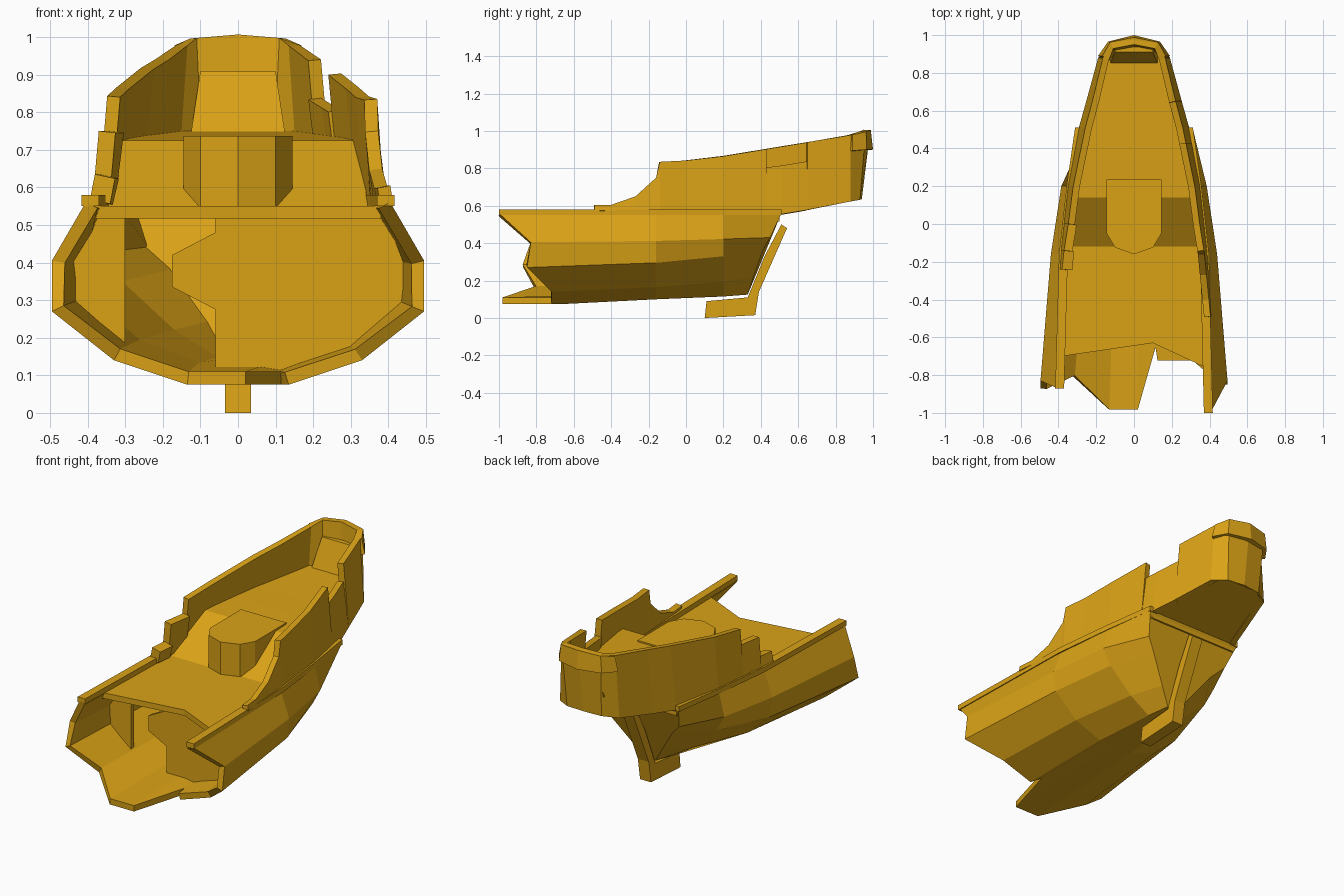
import bpy, bmesh

if "Cube" in bpy.data.objects:
    bpy.data.objects.remove(bpy.data.objects["Cube"])

wood = bpy.data.materials.new("golden_wood")
wood.diffuse_color = (0.70, 0.36, 0.008, 1)
wood.use_nodes = True
wood.node_tree.nodes["Principled BSDF"].inputs["Base Color"].default_value = wood.diffuse_color


def make(name, verts, faces, thick=0):
    me = bpy.data.meshes.new(name)
    me.from_pydata(verts, [], faces)
    me.materials.append(wood)
    ob = bpy.data.objects.new(name, me)
    bpy.context.collection.objects.link(ob)
    if thick:
        mod = ob.modifiers.new("thickness", 'SOLIDIFY')
        mod.thickness = thick
        mod.offset = -1
    else:
        bm = bmesh.new()
        bm.from_mesh(me)
        bmesh.ops.recalc_face_normals(bm, faces=bm.faces)
        bm.to_mesh(me)
        bm.free()
    return ob


def loft(name, rings):
    """Closed solid through rings of equal point count, capped at both ends."""
    n = len(rings[0])
    verts = [p for r in rings for p in r]
    faces = [tuple(range(n)), tuple(range(len(verts) - n, len(verts)))]
    for k in range(len(rings) - 1):
        for i in range(n):
            j = (i + 1) % n
            faces.append((k*n + i, k*n + j, k*n + n + j, k*n + n + i))
    return make(name, verts, faces)


def prism(name, pts, axis, a, b):
    def put(p, h):
        q = list(p)
        q.insert(axis, h)
        return tuple(q)
    return loft(name, [[put(p, a) for p in pts], [put(p, b) for p in pts]])


def wall(name, pairs, thick=0.035):
    """Thick strip from (bottom, top) point pairs, ordered right side to left side."""
    verts = [p for pair in pairs for p in pair]
    faces = [(2*i, 2*i + 2, 2*i + 3, 2*i + 1) for i in range(len(pairs) - 1)]
    return make(name, verts, faces, thick)


# Lower hull: half sections of five chine points (x, y, z), bow break to transom
sections = [
    [(.135, -.85, .075), (.33, -.85, .14), (.495, -.85, .27), (.495, -.83, .405), (.405, -.85, .56)],
    [(.11, -.16, .10), (.28, -.16, .165), (.425, -.16, .295), (.44, -.16, .412), (.385, -.16, .56)],
    [(.065, .2, .115), (.19, .2, .195), (.335, .2, .33), (.385, .2, .422), (.35, .2, .56)],
    [(.035, .33, .125), (.10, .36, .22), (.20, .41, .36), (.27, .45, .43), (.31, .51, .56)],
]
# Broken front edge: where each plank line starts, left rail to right rail
starts = [-.87, -.83, -.87, -.80, -.98, -.98, -.65, -.72, -.72, -.85, -.83, -1.0]


def full_section(half):
    x, y, z = half[0]
    left = [(-px, py, pz) for px, py, pz in reversed(half)]
    return left + [(x*.15, y, z), (x*.85, y, z)] + list(half)


rows = [full_section(s) for s in sections]
rows[0] = [(p[0], y, p[2]) for p, y in zip(rows[0], starts)]
n = len(starts)
make("lower_hull", [p for r in rows for p in r],
     [(k*n + i, k*n + n + i, k*n + n + i + 1, k*n + i + 1)
      for k in range(3) for i in range(n - 1)], 0.035)

# Lower transom closing the hull
aft = rows[-1]
loft("lower_transom", [[(x, y - .03, z) for x, y, z in aft], aft])

# Gunwale rails
for side, front, name in ((1, -1.0, "right_rail"), (-1, -.87, "left_rail")):
    line = [(.395, front), (.375, -.16), (.335, .2), (.29, .51)]
    loft(name, [[(side*(x + d), y, z) for d, z in
                 ((-.025, .55), (.022, .55), (.022, .58), (-.025, .58))] for x, y in line])

# Main deck with a broken front edge
prism("main_deck", [(-.38, -.70), (.10, -.63), (.38, -.76), (.37, -.16), (.33, .2),
                    (.29, .5), (-.29, .5), (-.33, .2), (-.37, -.16)], 2, .517, .55)

# Bulkhead under the deck with a jagged hole
prism("bulkhead_right", [(-.06, .10), (.12, .10), (.30, .17), (.45, .295), (.455, .405),
                         (.38, .53), (-.06, .53), (-.06, .48), (-.175, .42),
                         (-.175, .335), (-.06, .275)], 1, -.57, -.54)
prism("bulkhead_left", [(-.30, .17), (-.30, .53), (-.38, .53), (-.455, .405), (-.45, .295)],
      1, -.55, -.52)

# Raised stern deck with a front ramp and sloping underside
deck_rows = [(-.12, .345, .549, .53), (.14, .325, .725, .55), (.34, .295, .733, .55),
             (.51, .255, .738, .555), (.89, .155, .75, .625), (.93, .09, .75, .633)]
loft("stern_deck", [[(-w, y, b), (w, y, b), (w, y, t), (-w, y, t)] for y, w, t, b in deck_rows])

# Cabin block on the ramp
prism("cabin_block", [(-.145, .235), (-.145, -.05), (-.10, -.125), (0, -.16),
                      (.10, -.125), (.145, -.05), (.145, .235)], 2, .545, .737)

# Slanted stern seat
loft("stern_seat", [[(-.125, .85, .745), (.125, .85, .745), (.125, .93, .745), (-.125, .93, .745)],
                    [(-.10, .91, .91), (.10, .91, .91), (.10, .95, .91), (-.10, .95, .91)]])

# Upper side walls: plan table of (y, bottom x, bottom z, top x)
plan = [(-.49, .41, .575, .405), (-.15, .388, .565, .372), (.0, .372, .56, .348),
        (.2, .35, .56, .322), (.51, .292, .555, .258), (.66, .25, .58, .218),
        (.88, .19, .623, .165)]


def at(y, top, side):
    for a, b in zip(plan, plan[1:]):
        if y <= b[0]:
            break
    f = (y - a[0]) / (b[0] - a[0])
    xb, zb, xt = (a[i] + f*(b[i] - a[i]) for i in (1, 2, 3))
    return (side*xb, y, zb), (side*xt, y, top)


wall("right_wall_front", [at(y, t, 1) for y, t in (
    (-.49, .605), (-.40, .605), (-.27, .65), (-.16, .75), (-.14, .835),
    (0, .842), (.2, .865), (.43, .903))])
wall("right_wall_notch", [at(y, t, 1) for y, t in ((.43, .805), (.51, .815), (.65, .838))])

# Wall around the stern
corner = [((.11, .93, .632), (.125, .96, .995)), ((0, .94, .635), (0, .985, 1.003)),
          ((-.11, .93, .632), (-.125, .96, .995))]
wall("stern_wall", [at(.65, .94, 1), at(.88, .978, 1)] + corner +
     [at(y, t, -1) for y, t in ((.88, .978), (.66, .942), (.51, .918),
                               (.2, .867), (0, .843))])
wall("left_wall_step", [at(y, .75, -1) for y in (0, -.14)], .045)
wall("left_wall_low_step", [at(y, .635, -1) for y in (-.14, -.24)], .055)

# Lip along the top of the stern
wall("stern_lip", [((.19, .89, .895), (.168, .89, .978)), ((.137, .966, .90), (.127, .963, .996)),
                   ((0, 1.0, .90), (0, .988, 1.005)),
                   ((-.137, .966, .90), (-.127, .963, .996)), ((-.19, .89, .895), (-.168, .89, .978))],
     .03)

# Rudder
prism("rudder", [(.10, 0), (.37, .015), (.39, .14), (.54, .48), (.51, .50), (.42, .33),
                 (.33, .11), (.11, .09)], 0, -.035, .035)
